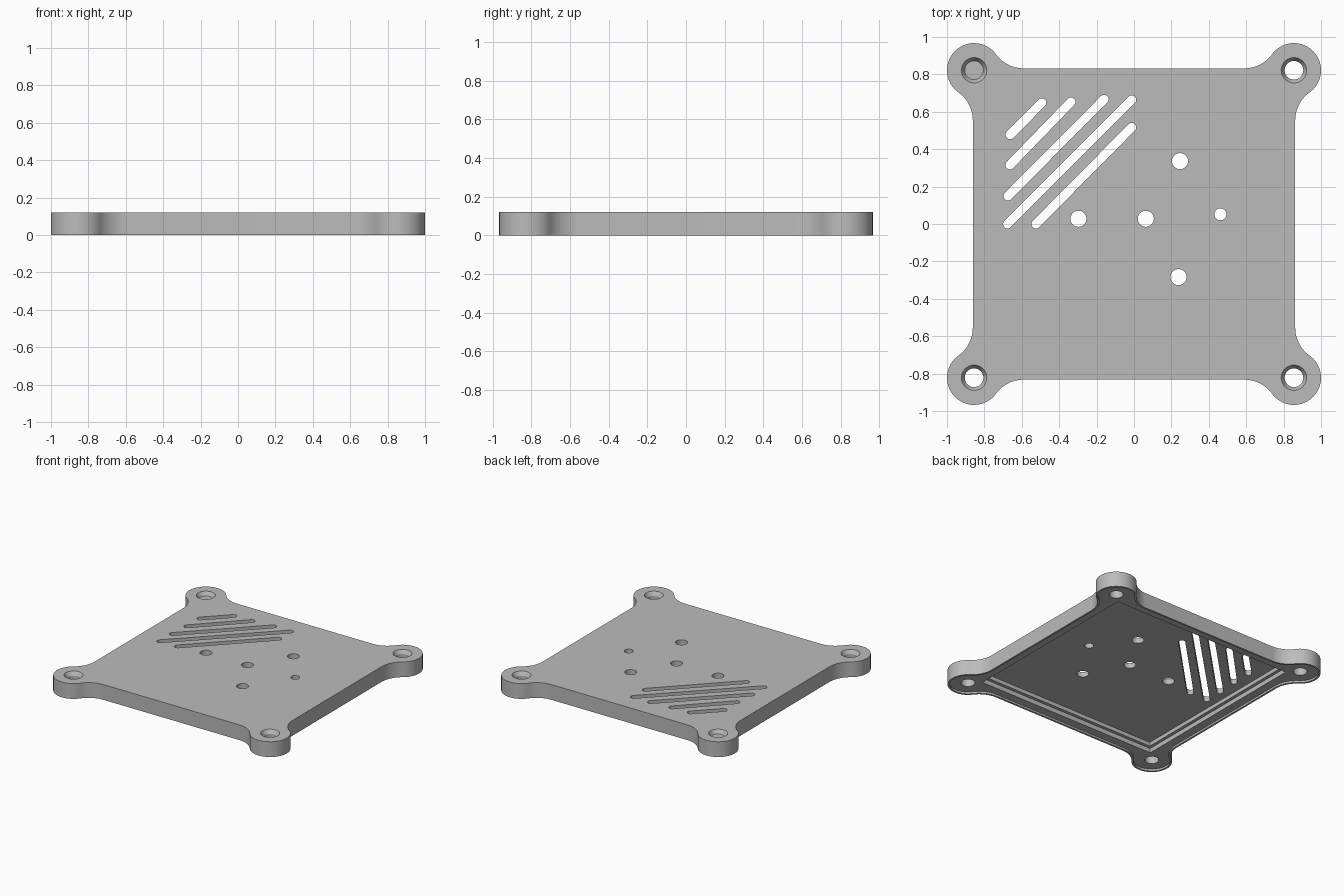
import bpy
import bmesh
from math import atan2, cos, pi, radians, sin, sqrt

cube = bpy.data.objects.get("Cube")
if cube:
    bpy.data.objects.remove(cube)

# Main dimensions
HX, HY = 0.862, 0.832          # half size of the square body
EX, EY, ER = 0.855, 0.822, 0.145  # corner ear centre and radius
FILLET = 0.185                 # blend between ear and body
TOP = 0.12

grey = bpy.data.materials.new("plain_grey")
grey.use_nodes = True
grey.diffuse_color = (0.5, 0.5, 0.5, 1)
grey.node_tree.nodes["Principled BSDF"].inputs["Base Color"].default_value = (0.5, 0.5, 0.5, 1)


def arc(cx, cy, r, a0, a1, n=20):
    return [(cx + r * cos(a0 + (a1 - a0) * i / n),
             cy + r * sin(a0 + (a1 - a0) * i / n)) for i in range(n + 1)]


def outline(inset):
    """Eared plate contour, shrunk evenly by the inset."""
    reach = FILLET + ER
    ax, ay = HX + FILLET, EY - sqrt(reach ** 2 - (HX + FILLET - EX) ** 2)
    bx, by = EX - sqrt(reach ** 2 - (HY + FILLET - EY) ** 2), HY + FILLET
    r = FILLET + inset
    q = arc(ax, ay, r, pi, atan2(EY - ay, EX - ax))
    q += arc(EX, EY, ER - inset, atan2(ay - EY, ax - EX), atan2(by - EY, bx - EX), 40)[1:-1]
    q += arc(bx, by, r, atan2(EY - by, EX - bx), -pi / 2)
    back = q[::-1]
    return (q + [(-x, y) for x, y in back] + [(-x, -y) for x, y in q]
            + [(x, -y) for x, y in back])


def rectangle(hx, hy):
    return [(hx, -hy), (hx, hy), (-hx, hy), (-hx, -hy)]


def slot(x0, y0, x1, y1, r):
    a = atan2(y1 - y0, x1 - x0)
    return arc(x1, y1, r, a - pi / 2, a + pi / 2, 12) + arc(x0, y0, r, a + pi / 2, a + 1.5 * pi, 12)


def prism(name, points, z0, z1):
    bm = bmesh.new()
    face = bm.faces.new([bm.verts.new((x, y, z0)) for x, y in points])
    up = bmesh.ops.extrude_face_region(bm, geom=[face])["geom"]
    bmesh.ops.translate(bm, vec=(0, 0, z1 - z0),
                        verts=[v for v in up if isinstance(v, bmesh.types.BMVert)])
    bmesh.ops.recalc_face_normals(bm, faces=bm.faces[:])
    mesh = bpy.data.meshes.new(name)
    bm.to_mesh(mesh)
    bm.free()
    obj = bpy.data.objects.new(name, mesh)
    bpy.context.collection.objects.link(obj)
    mesh.materials.append(grey)
    return obj


def cut(target, cutter):
    cutter.hide_render = True
    bpy.context.view_layer.objects.active = target
    mod = target.modifiers.new("cut", 'BOOLEAN')
    mod.operation = 'DIFFERENCE'
    mod.solver = 'EXACT'
    mod.object = cutter
    bpy.ops.object.modifier_apply(modifier=mod.name)
    bpy.data.objects.remove(cutter)


plate = prism("cover_plate", outline(0), 0, TOP)

# Underside: thin perimeter lip, then a stepped square pocket
cut(plate, prism("lip_cutter", outline(0.015), -0.05, 0.015))
cut(plate, prism("ledge_cutter", rectangle(0.78, 0.75), -0.06, 0.05))
cut(plate, prism("pocket_cutter", rectangle(0.755, 0.725), -0.07, 0.08))

# Countersunk screw holes in the ears
for sx in (-1, 1):
    for sy in (-1, 1):
        x, y = sx * EX, sy * EY
        cut(plate, prism("screw_cutter", arc(x, y, 0.05, 0, 2 * pi, 32)[:-1], -0.1, 0.2))
        bpy.ops.mesh.primitive_cone_add(vertices=32, radius1=0.05, radius2=0.086,
                                        depth=0.06, location=(x, y, TOP))
        cut(plate, bpy.context.object)

# Round openings
for x, y, r in ((0.246, 0.336, 0.043), (-0.297, 0.028, 0.043), (0.063, 0.028, 0.043),
                (0.238, -0.284, 0.043), (0.462, 0.052, 0.032)):
    cut(plate, prism("hole_cutter", arc(x, y, r, 0, 2 * pi, 32)[:-1], -0.1, 0.2))

# Diagonal vent slots
for x0, y0, x1, y1 in ((-0.663, 0.477, -0.493, 0.648), (-0.663, 0.316, -0.337, 0.653),
                       (-0.674, 0.15, -0.16, 0.667), (-0.676, 0, -0.012, 0.664),
                       (-0.524, 0, -0.012, 0.517)):
    cut(plate, prism("slot_cutter", slot(x0, y0, x1, y1, 0.024), -0.1, 0.2))

# Smooth the round walls, keep the edges sharp
bpy.ops.object.select_all(action='DESELECT')
plate.select_set(True)
bpy.context.view_layer.objects.active = plate
bpy.ops.object.shade_smooth_by_angle(angle=radians(30))
